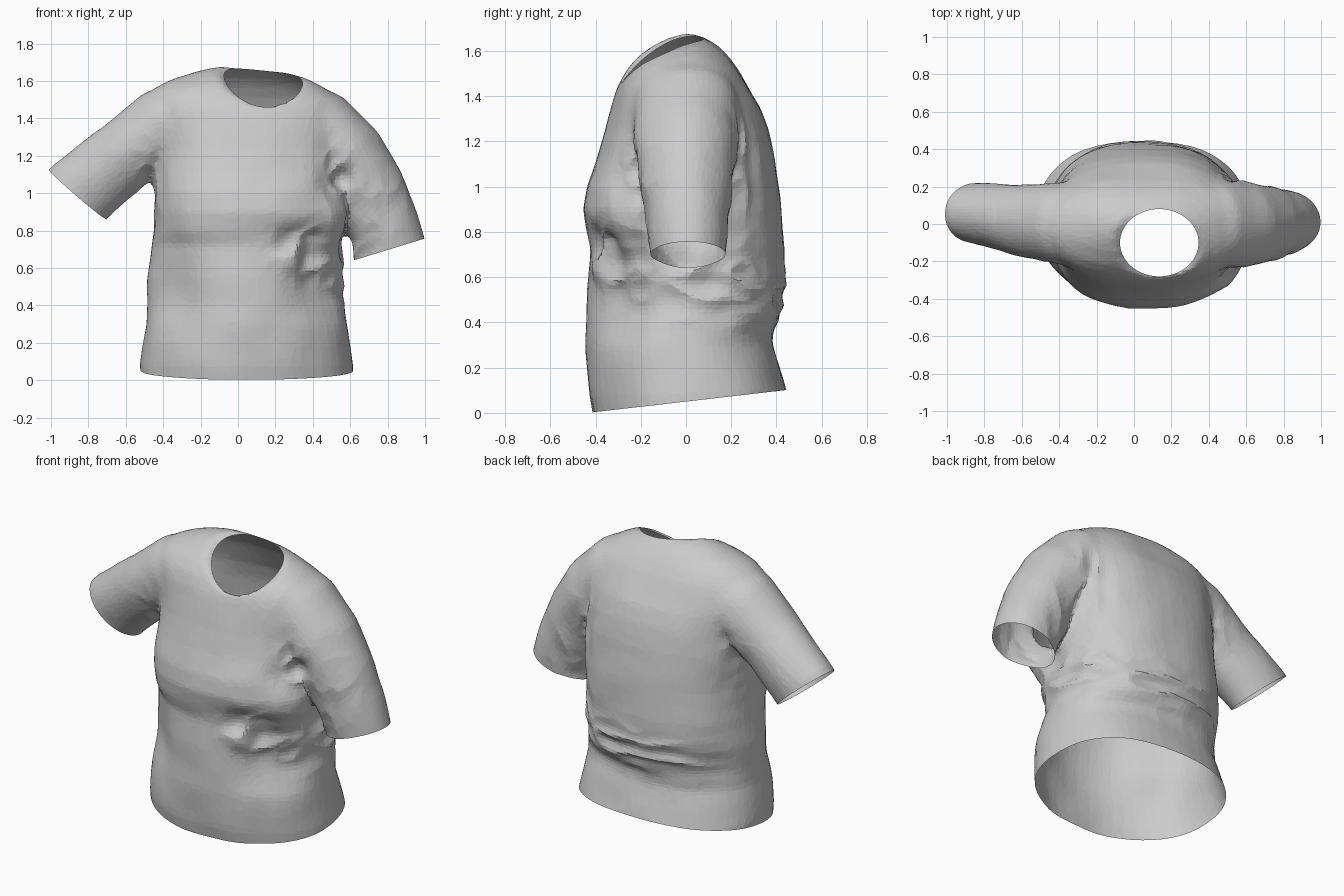
import bpy, bmesh, math
from mathutils import Vector, noise

cube = bpy.data.objects.get("Cube")
if cube:
    bpy.data.objects.remove(cube)

cloth = bpy.data.materials.new("grey_cloth")
cloth.use_nodes = True
GREY = (0.6, 0.6, 0.6, 1)
cloth.diffuse_color = GREY
cloth.node_tree.nodes["Principled BSDF"].inputs["Base Color"].default_value = GREY
SIDES = 48


def loft(bm, rings):
    """Skin a closed tube through rings of points."""
    loops = [[bm.verts.new(p) for p in ring] for ring in rings]
    for a, b in zip(loops, loops[1:]):
        for i in range(SIDES):
            j = (i + 1) % SIDES
            bm.faces.new((a[i], a[j], b[j], b[i]))
    bm.faces.new(loops[0][::-1])
    bm.faces.new(loops[-1])


def rounded(front, back):
    """Unit superellipse points with separate front and back squareness."""
    for i in range(SIDES):
        a = 2 * math.pi * i / SIDES
        c, s = math.cos(a), math.sin(a)
        power = front if s < 0 else back
        yield (math.copysign(abs(c) ** (2 / power), c),
               math.copysign(abs(s) ** (2 / power), s))


def torso_ring(z, left, right, front, back):
    cx, cy = (left + right) / 2, (front + back) / 2
    rx, ry = (right - left) / 2, (back - front) / 2
    front_power = 2.1 if z < .75 else 2.4
    return [Vector((cx + rx * u, cy + ry * v, z)) for u, v in rounded(front_power, 2.4)]


def sleeve_rings(stations):
    """Rings square to the sleeve path; station = x, y, z, height, depth."""
    centres = [Vector(s[:3]) for s in stations]
    out = []
    for i, s in enumerate(stations):
        d = (centres[min(i + 1, len(centres) - 1)] - centres[max(i - 1, 0)]).normalized()
        side = Vector((0, 1, 0))
        up = d.cross(side).normalized()
        out.append([centres[i] + up * (s[3] * u) + side * (s[4] * v) for u, v in rounded(2, 2)])
    return out


# Torso sections: height, x range, y range
TORSO = [
    (-0.08, -.52, .62, -.40, .45), (.08, -.525, .615, -.43, .45), (.3, -.495, .585, -.445, .385),
    (.42, -.49, .57, -.44, .41), (.55, -.49, .555, -.437, .435), (.72, -.465, .555, -.425, .435),
    (.8, -.45, .565, -.44, .43), (.9, -.445, .585, -.455, .42), (1.0, -.445, .58, -.44, .41),
    (1.12, -.445, .57, -.395, .395), (1.25, -.445, .57, -.355, .365), (1.35, -.455, .58, -.33, .33),
    (1.44, -.47, .57, -.305, .28), (1.51, -.475, .54, -.27, .24), (1.57, -.435, .455, -.22, .195),
    (1.62, -.335, .36, -.155, .145), (1.655, -.2, .26, -.1, .09), (1.675, -.1, .16, -.05, .04),
]
RIGHT_SLEEVE = [(-.2, 0, 1.44, .17, .19), (-.4, 0, 1.365, .2, .22), (-.62, .02, 1.195, .19, .19),
                (-.85, .06, 1.0, .205, .16), (-.9, .065, .942, .205, .155)]
LEFT_SLEEVE = [(.25, 0, 1.45, .16, .19), (.43, 0, 1.365, .2, .235), (.57, 0, 1.21, .215, .23),
               (.685, 0, 1.03, .2, .205), (.76, .005, .86, .195, .185),
               (.81, .01, .71, .195, .165), (.83, .01, .645, .195, .16)]

bm = bmesh.new()
loft(bm, [torso_ring(*s) for s in TORSO])
loft(bm, sleeve_rings(RIGHT_SLEEVE))
loft(bm, sleeve_rings(LEFT_SLEEVE))
bmesh.ops.recalc_face_normals(bm, faces=bm.faces)
mesh = bpy.data.meshes.new("shirt")
bm.to_mesh(mesh)
bm.free()
shirt = bpy.data.objects.new("shirt", mesh)
bpy.context.collection.objects.link(shirt)


def apply_modifiers():
    graph = bpy.context.evaluated_depsgraph_get()
    shirt_mesh = bpy.data.meshes.new_from_object(shirt.evaluated_get(graph))
    shirt.modifiers.clear()
    shirt.data = shirt_mesh


# Fuse body and sleeves into one soft skin
fuse = shirt.modifiers.new("fuse", 'REMESH')
fuse.mode = 'VOXEL'
fuse.voxel_size = 0.018
soften = shirt.modifiers.new("soften", 'SMOOTH')
soften.iterations = 6
apply_modifiers()

bm = bmesh.new()
bm.from_mesh(shirt.data)

# Relax the shoulder seams
shoulders = [v for v in bm.verts if v.co.z > 1.25 and .25 < abs(v.co.x) < .75]
for _ in range(12):
    bmesh.ops.smooth_vert(bm, verts=shoulders, factor=0.5,
                          use_axis_x=True, use_axis_y=True, use_axis_z=True)
bm.normal_update()


def near(p, centre, size):
    return math.exp(-sum(((a - b) / s) ** 2 for a, b, s in zip(p, centre, size)))


# Creased zones: centre, size, strength, crease direction stretch
ZONES = [
    ((.42, -.3, .68), (.2, .25, .13), .045, (6, 5, 8)),
    ((.55, .15, .6), (.15, .3, .16), .035, (6, 5, 8)),
    ((.1, .42, .5), (.5, .2, .13), .03, (4, 4, 9)),
    ((.54, -.22, 1.05), (.1, .15, .18), .03, (9, 5, 6)),
    ((.76, 0, .95), (.12, .3, .22), .02, (9, 6, 4)),
    ((.52, .25, 1.1), (.1, .12, .2), .025, (8, 6, 5)),
    ((-.46, 0, 1.1), (.08, .3, .2), .025, (8, 6, 6)),
]
# Hollows: below the chest fold, at the waist and beside the left sleeve
DENTS = [((.32, -.42, .77), (.15, .2, .06), .025), ((.27, -.42, .63), (.06, .2, .06), -.02),
         ((-.36, -.34, .47), (.2, .22, .22), .06), ((.46, -.34, .48), (.18, .22, .17), .05),
         ((-.42, .32, .45), (.2, .2, .2), .03), ((.52, -.27, .85), (.1, .14, .12), -.035),
         ((.5, -.3, 1.05), (.07, .1, .08), .03), ((.3, .4, .36), (.4, .2, .05), .02)]
moves = []
for v in bm.verts:
    p = v.co
    push = 0.006 * noise.noise(p * 5)
    for centre, size, strength, stretch in ZONES:
        q = Vector(a * b for a, b in zip(p, stretch))
        push += near(p, centre, size) * strength * (0.5 - 2 * abs(noise.noise(q)))
    for centre, size, depth in DENTS:
        push -= depth * near(p, centre, size)
    moves.append(v.normal * push)
for v, m in zip(bm.verts, moves):
    v.co += m


def trim(point, normal, keep):
    """Cut the cloth open along a plane, only where keep(face centre) is true."""
    faces = [f for f in bm.faces if keep(f.calc_center_median())]
    geom = set(faces)
    for f in faces:
        geom.update(f.edges, f.verts)
    bmesh.ops.bisect_plane(bm, geom=list(geom), plane_co=point, plane_no=normal, clear_outer=True)


# Hem and cuffs
trim((0, 0, .05), (0, .115, -1), lambda c: c.z < .3)
for path in (RIGHT_SLEEVE, LEFT_SLEEVE):
    end = Vector(path[-2][:3])
    axis = (Vector(path[-1][:3]) - end).normalized()
    trim(end + axis * .01, axis, lambda c: (c - end).length < .3 and abs(c.x) > .6)

# Neck opening, its rim snapped to a clean oval that dips at the front
NX, NY, RX, RY = .135, -.1, .21, .18


def oval(p):
    return math.hypot((p.x - NX) / RX, (p.y - NY) / RY)


hole = [f for f in bm.faces if f.calc_center_median().z > 1.3 and oval(f.calc_center_median()) < 1]
bmesh.ops.delete(bm, geom=hole, context='FACES')
for v in bm.verts:
    if v.is_boundary and v.co.z > 1.3:
        k = oval(v.co)
        v.co.x = NX + (v.co.x - NX) / k
        v.co.y = NY + (v.co.y - NY) / k
        t = (NY + RY - v.co.y) / (2 * RY)
        v.co.z = 1.655 - .195 * t * t - .1 * (v.co.x - NX)

# Ease the cloth around the rim
collar = [v for v in bm.verts if v.co.z > 1.3 and not v.is_boundary and oval(v.co) < 1.5]
for _ in range(8):
    bmesh.ops.smooth_vert(bm, verts=collar, factor=0.5,
                          use_axis_x=True, use_axis_y=True, use_axis_z=True)

bm.to_mesh(shirt.data)
bm.free()

# Thin out to broad facets
facet = shirt.modifiers.new("facet", 'DECIMATE')
facet.ratio = 0.2
apply_modifiers()
shirt.data.name = "shirt"
shirt.data.materials.clear()
shirt.data.materials.append(cloth)
shirt.data.shade_flat()
